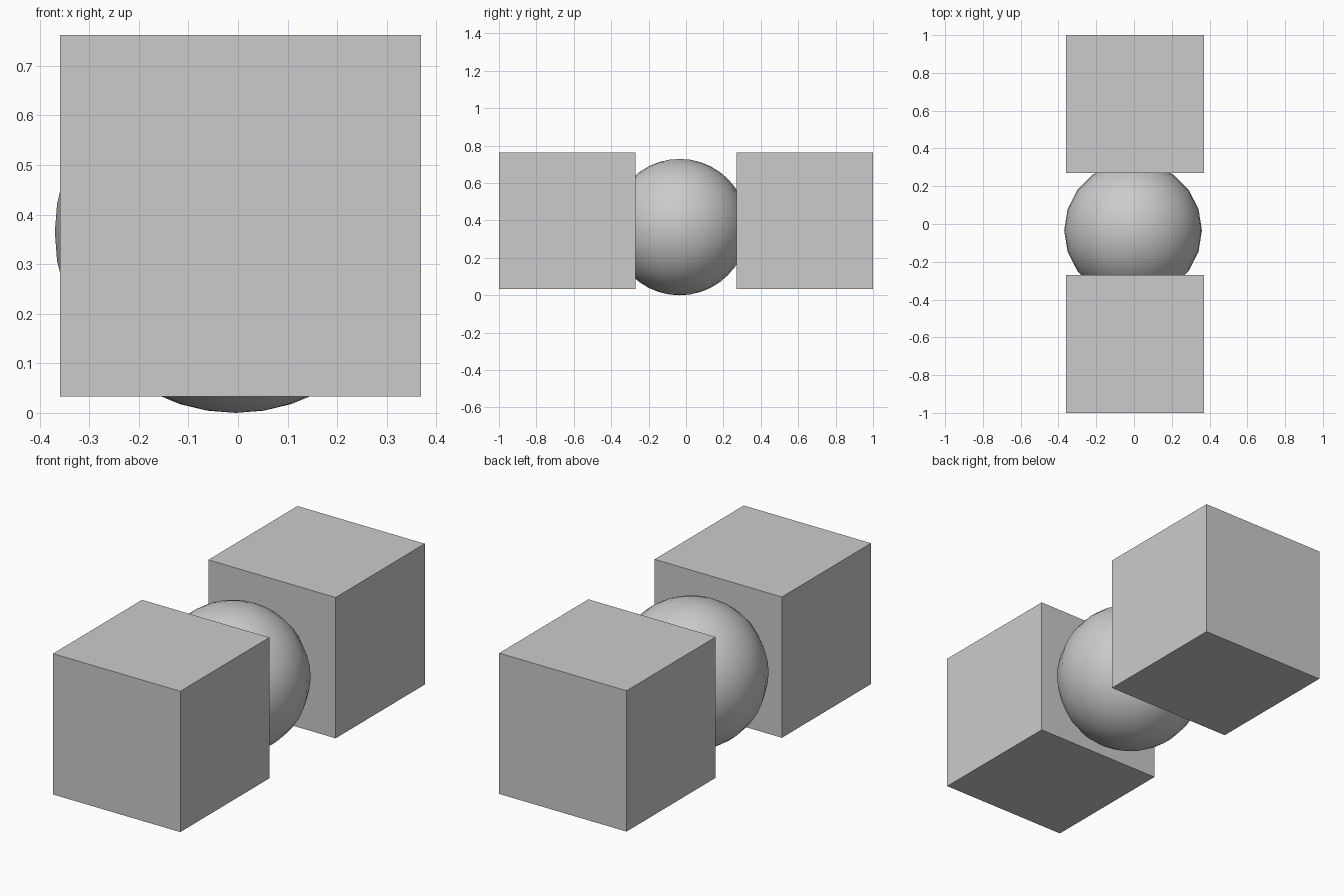
import bpy

if "Cube" in bpy.data.objects:
    bpy.data.objects.remove(bpy.data.objects["Cube"])

CUBE = 0.729
RADIUS = 0.3645

# Front and back blocks, raised slightly above the ground
for name, side in (("front_block", -1), ("back_block", 1)):
    bpy.ops.mesh.primitive_cube_add(
        size=CUBE, location=(0.005, side * (1 - CUBE / 2), 0.033 + CUBE / 2))
    bpy.context.object.name = name

# Ball resting on the ground between the blocks, sunk into both
bpy.ops.mesh.primitive_uv_sphere_add(
    segments=20, ring_count=20, radius=RADIUS, location=(-0.005, -0.034, RADIUS))
bpy.context.object.name = "center_ball"
bpy.ops.object.shade_smooth()
